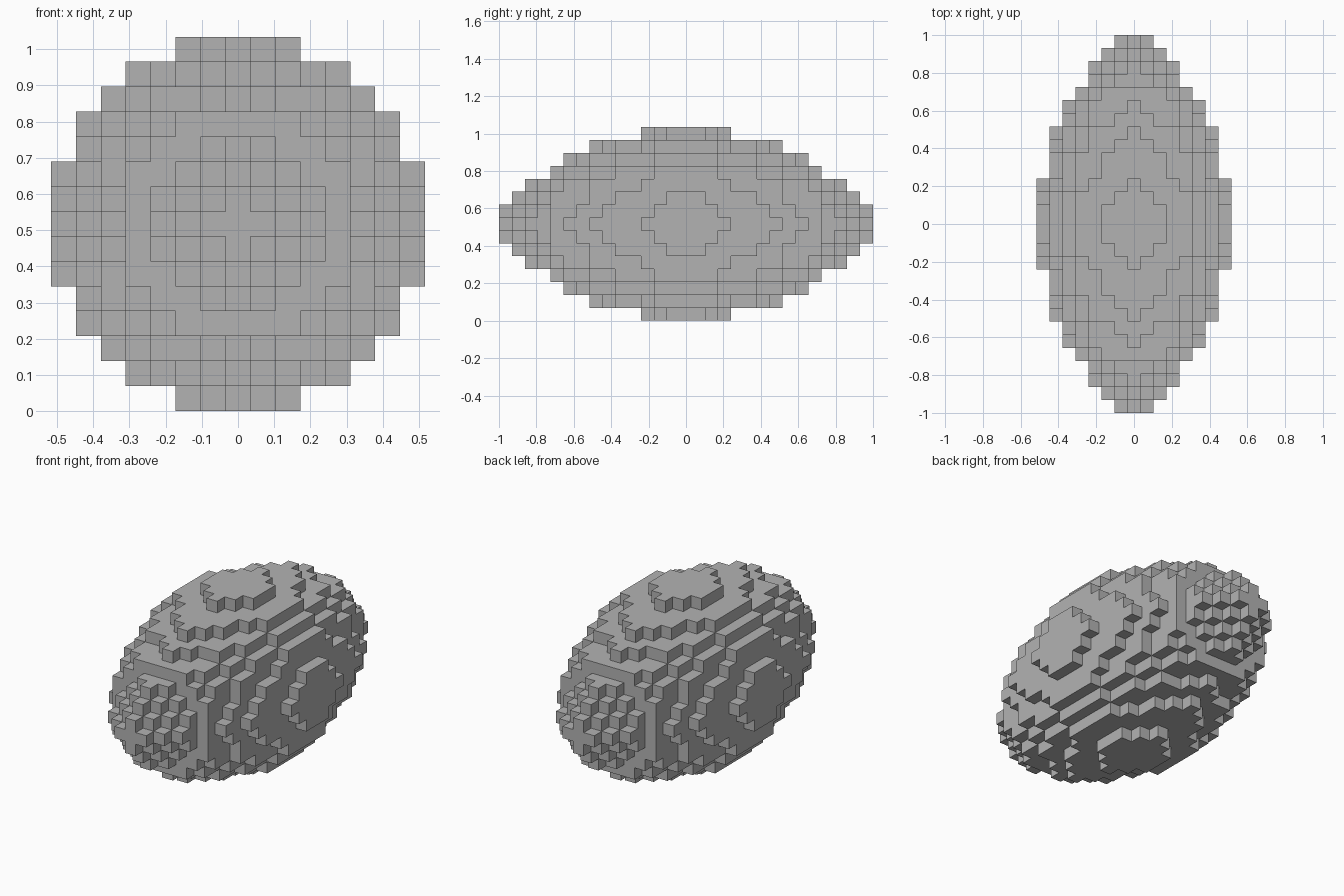
import bpy, bmesh
from mathutils import Vector

cube = bpy.data.objects.get("Cube")
if cube:
    bpy.data.objects.remove(cube, do_unlink=True)

CELL = 2 / 29
# Squared radius and largest axis reach of each slice, from the middle to the tip
RADII = [53, 53, 52, 49, 44, 42, 38, 36, 28, 25, 20, 10, 9, 4, 1]
REACH = [7, 7, 7, 7, 6, 6, 6, 6, 5, 5, 4, 3, 3, 2, 1]


def filled(i, j, k):
    """Stepped round body with a pointed stack of blocks on each end plate."""
    s = abs(j)
    if s >= len(RADII):
        return False
    if s == 12:
        return abs(i) + abs(k) <= 3
    return max(abs(i), abs(k)) <= REACH[s] and i * i + k * k <= RADII[s]


# Single grey colour
grey = bpy.data.materials.new("stone_grey")
grey.use_nodes = True
colour = (0.45, 0.45, 0.45, 1)
grey.diffuse_color = colour
grey.node_tree.nodes["Principled BSDF"].inputs["Base Color"].default_value = colour

# Outer skin of the block body
bm = bmesh.new()
corners = {}


def corner(p):
    key = tuple(round(2 * c) for c in p)
    if key not in corners:
        corners[key] = bm.verts.new(p * CELL + Vector((0, 0, 7.5 * CELL)))
    return corners[key]


axes = [Vector((1, 0, 0)), Vector((0, 1, 0)), Vector((0, 0, 1))]
for i in range(-7, 8):
    for j in range(-14, 15):
        for k in range(-7, 8):
            if not filled(i, j, k):
                continue
            centre = Vector((i, j, k))
            for a in range(3):
                for sign in (-1, 1):
                    n = axes[a] * sign
                    if filled(*(int(c) for c in centre + n)):
                        continue
                    u = axes[(a + 1) % 3] * 0.5
                    v = axes[(a + 2) % 3] * 0.5 * sign
                    mid = centre + n * 0.5
                    bm.faces.new([corner(mid + d) for d in (-u - v, u - v, u + v, v - u)])

mesh = bpy.data.meshes.new("block_ellipsoid")
bm.to_mesh(mesh)
bm.free()
mesh.materials.append(grey)
body = bpy.data.objects.new("block_ellipsoid", mesh)
bpy.context.collection.objects.link(body)
